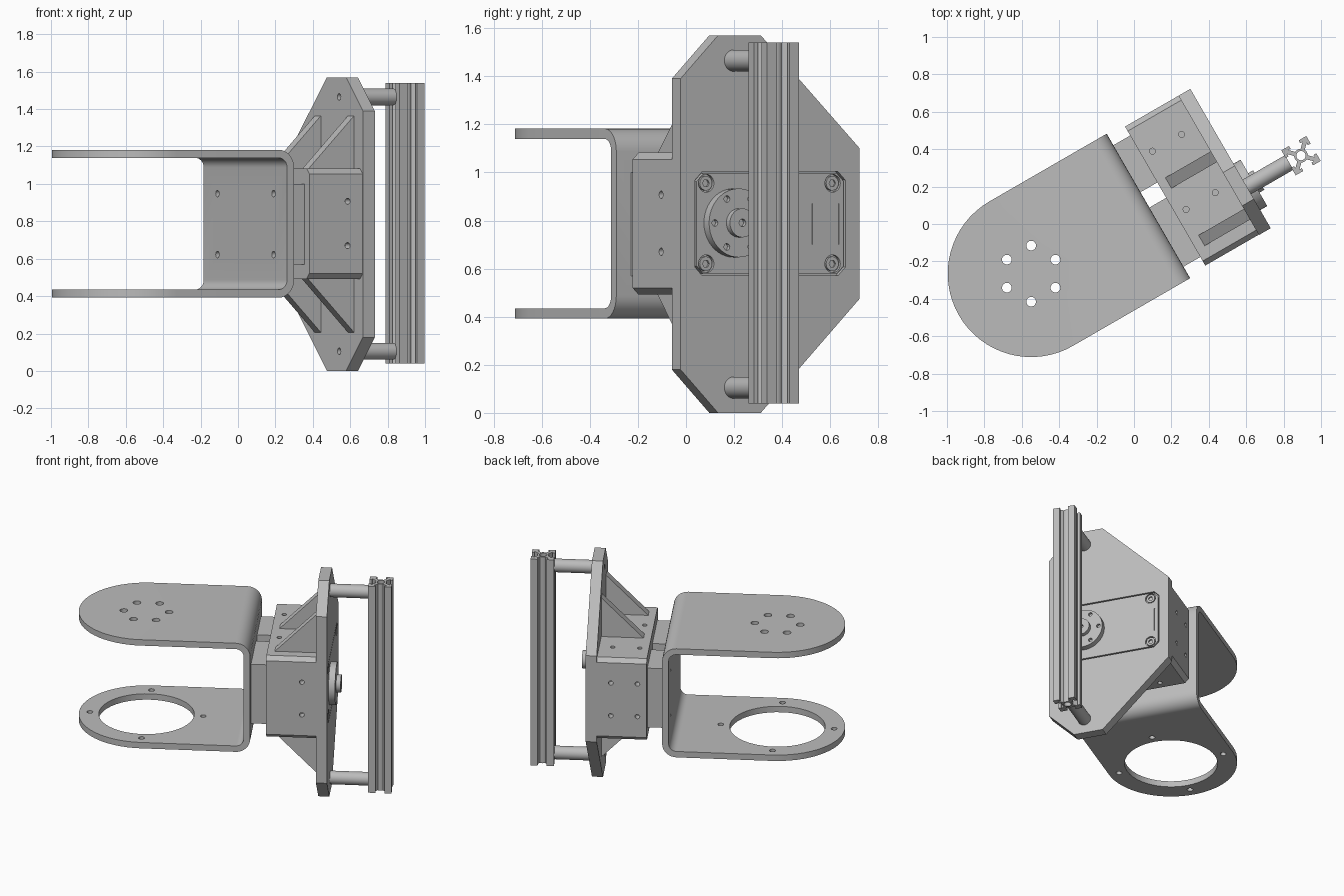
import bpy, bmesh
from math import sin, cos, pi, radians

cube = bpy.data.objects.get("Cube")
if cube:
    bpy.data.objects.remove(cube)

grey = bpy.data.materials.new("plain_grey")
grey.use_nodes = True
grey.diffuse_color = (0.5, 0.5, 0.5, 1)
grey.node_tree.nodes["Principled BSDF"].inputs["Base Color"].default_value = (0.5, 0.5, 0.5, 1)

TURN = radians(30)      # whole assembly is turned about z
MID = 0.785             # mid height
CV = 0.045              # centre line of bracket and mount
SHAFT = -0.13           # side offset of shaft, standoffs and rail


def circle(a, b, r, n=32, start=0.0, sweep=2 * pi):
    steps = n if sweep >= 2 * pi else n + 1
    return [(a + r * cos(start + sweep * i / n), b + r * sin(start + sweep * i / n)) for i in range(steps)]


def rect(a0, a1, b0, b1, c=0.0):
    if not c:
        return [(a0, b0), (a1, b0), (a1, b1), (a0, b1)]
    return [(a0 + c, b0), (a1 - c, b0), (a1, b0 + c), (a1, b1 - c),
            (a1 - c, b1), (a0 + c, b1), (a0, b1 - c), (a0, b0 + c)]


def make(name, *prisms):
    """Each prism is (axis, outline, low, high)."""
    bm = bmesh.new()
    for axis, pts, lo, hi in prisms:
        def place(a, b, w):
            return {"x": (w, a, b), "y": (a, w, b), "z": (a, b, w)}[axis]
        low = [bm.verts.new(place(a, b, lo)) for a, b in pts]
        high = [bm.verts.new(place(a, b, hi)) for a, b in pts]
        bm.faces.new(low)
        bm.faces.new(high)
        for i in range(len(pts)):
            j = (i + 1) % len(pts)
            bm.faces.new((low[i], low[j], high[j], high[i]))
    bmesh.ops.recalc_face_normals(bm, faces=bm.faces)
    mesh = bpy.data.meshes.new(name)
    bm.to_mesh(mesh)
    bm.free()
    mesh.materials.append(grey)
    ob = bpy.data.objects.new(name, mesh)
    bpy.context.collection.objects.link(ob)
    ob.rotation_euler.z = TURN
    return ob


def boolean(ob, operation, *prisms):
    cutter = make("cutter", *prisms)
    cutter.hide_render = True
    mod = ob.modifiers.new("cut", "BOOLEAN")
    mod.operation, mod.solver, mod.object = operation, "EXACT", cutter
    bpy.context.view_layer.update()
    done = ob.evaluated_get(bpy.context.evaluated_depsgraph_get())
    mesh = bpy.data.meshes.new_from_object(done)
    ob.modifiers.clear()
    ob.data = mesh
    bpy.data.objects.remove(cutter)


# U bracket: bent strip trimmed to a rounded plan
def bend(u, r, z0, z1):
    return (circle(u - r, z0 + r, r, 8, -pi / 2, pi / 2) + circle(u - r, z1 - r, r, 8, 0, pi / 2))

Z0, Z1, T, BACK, TIP, R = 0.392, 1.182, 0.043, 0.115, -0.609, 0.446
strip = ([(-1.2, Z0)] + bend(BACK, 0.095, Z0, Z1) + [(-1.2, Z1), (-1.2, Z1 - T)]
         + bend(BACK - T, 0.052, Z0 + T, Z1 - T)[::-1] + [(-1.2, Z0 + T)])
bracket = make("u_bracket", ("y", strip, CV - 0.6, CV + 0.6))
plan = [(0.3, CV + R)] + circle(TIP, CV, R, 32, pi / 2, pi) + [(0.3, CV - R)]
boolean(bracket, "INTERSECT", ("z", plan, 0.2, 1.4))
holes = [("z", circle(a, b, 0.026, 20), 1.0, 1.3) for a, b in circle(TIP, CV, 0.15, 6)]
holes += [("z", circle(a, b, 0.02, 16), 0.3, 0.6) for a, b in circle(TIP, CV, 0.375, 4)]
holes += [("z", circle(TIP, CV, 0.315, 48), 0.3, 0.6)]
holes += [("x", circle(CV + 0.3 * s, MID + 0.163 * t, 0.018, 16), 0, 0.2) for s in (-1, 1) for t in (-1, 1)]
boolean(bracket, "DIFFERENCE", *holes)

# spacer blocks between bracket and mount
make("spacer_right", ("x", rect(-0.33, 0.035, 0.57, 1.0), BACK, 0.23))
make("spacer_left", ("x", rect(0.13, 0.42, 0.57, 1.0), BACK, 0.23))

# mount box with screw holes
box = make("mount_box", ("x", rect(-0.383, 0.475, 0.492, 1.082, 0.028), 0.219, 0.55))
holes = []
for z0, z1 in ((1.03, 1.2), (0.4, 0.54)):
    holes += [("z", circle(u, v, 0.016, 16), z0, z1) for u in (0.28, 0.46) for v in (-0.072, 0.288)]
for z in (0.67, 0.907):
    holes.append(("y", circle(0.456, z, 0.016, 16), -0.5, -0.33))
    holes += [("y", circle(u, z, 0.016, 16), 0.42, 0.6) for u in (0.28, 0.456)]
boolean(box, "DIFFERENCE", *holes)

# gussets above and below the box
for side, s in (("top", 1), ("bottom", -1)):
    for hand, v in (("left", 0.065), ("right", -0.29)):
        tri = [(0.262, MID + 0.29 * s), (0.555, MID + 0.29 * s), (0.555, MID + 0.585 * s)]
        make(f"gusset_{side}_{hand}", ("y", tri, v, v + 0.066))

# mounting plate, with a shallow pocket for the motor face
FACE = 0.622
outline = [(-0.205, 1.57), (0, 1.57), (0.475, 1.1), (0.475, 0.475),
           (0, 0), (-0.205, 0), (-0.385, 0.18), (-0.385, 1.39)]
plate = make("mounting_plate", ("x", outline, 0.549, FACE))
cuts = [("x", rect(-0.316, 0.406, 0.571, 1.003, 0.035), FACE - 0.02, 0.7)]
cuts += [("x", circle(SHAFT, z, 0.018, 16), 0.5, 0.58) for z in (0.105, 1.465)]
boolean(plate, "DIFFERENCE", *cuts)

# motor face with screw recesses and a label outline
motor = make("motor_face", ("x", rect(-0.308, 0.398, 0.579, 0.995, 0.032), FACE - 0.03, FACE))
corners = [(v, z) for v in (-0.262, 0.345) for z in (0.62, 0.955)]
boolean(motor, "DIFFERENCE",
        *[("x", circle(v, z, 0.037, 24), FACE - 0.014, 0.7) for v, z in corners],
        ("x", rect(0.244, 0.248, 0.7, 0.87), FACE - 0.004, 0.7),
        ("x", rect(0.372, 0.376, 0.7, 0.87), FACE - 0.004, 0.7))
screws = make("motor_screws", *[("x", circle(v, z, 0.03, 24), FACE - 0.02, FACE - 0.002) for v, z in corners])
boolean(screws, "DIFFERENCE", *[("x", circle(v, z, 0.016, 6), FACE - 0.012, 0.7) for v, z in corners])

# output horn and shaft
horn = make("output_horn", ("x", circle(SHAFT, MID + 0.005, 0.143, 48), FACE - 0.01, 0.665))
boolean(horn, "DIFFERENCE",
        *[("x", circle(a, b, 0.014, 12), 0.645, 0.7) for a, b in circle(SHAFT, MID + 0.005, 0.115, 6)])
shaft = make("output_shaft", ("x", circle(SHAFT, MID + 0.005, 0.06), 0.66, 0.695))
boolean(shaft, "DIFFERENCE", ("x", circle(SHAFT, MID + 0.005, 0.016, 16), 0.675, 0.75))

# slotted rail on two standoffs
RU, H = 0.956, 0.077
for name, z in (("lower", 0.105), ("upper", 1.465)):
    make(name + "_standoff", ("x", circle(SHAFT, z, 0.045), FACE - 0.005, RU - H + 0.004))
lip = [(H, H), (H, 0.03), (H - 0.017, 0.03), (H - 0.017, H - 0.022),
       (H - 0.022, H - 0.017), (0.03, H - 0.017), (0.03, H)]
arm = [(0.028, 0.012), (0.07, 0.054), (0.054, 0.07), (0.012, 0.028)]
parts = []
for k in range(4):
    c, s = cos(k * pi / 2), sin(k * pi / 2)
    for shape in (lip, arm):
        parts.append(("z", [(RU + a * c - b * s, SHAFT + a * s + b * c) for a, b in shape], 0.04, 1.54))
make("rail_arms", *parts)
core = make("rail_core", ("z", circle(RU, SHAFT, 0.037, 24), 0.04, 1.54))
boolean(core, "DIFFERENCE", ("z", circle(RU, SHAFT, 0.025, 24), 0, 1.6))

# smooth the curved walls, keep edges crisp
bpy.ops.object.select_all(action="DESELECT")
for ob in bpy.context.collection.objects:
    if ob.type == "MESH" and grey.name in ob.data.materials:
        ob.select_set(True)
        bpy.context.view_layer.objects.active = ob
bpy.ops.object.shade_smooth_by_angle(angle=radians(25))
